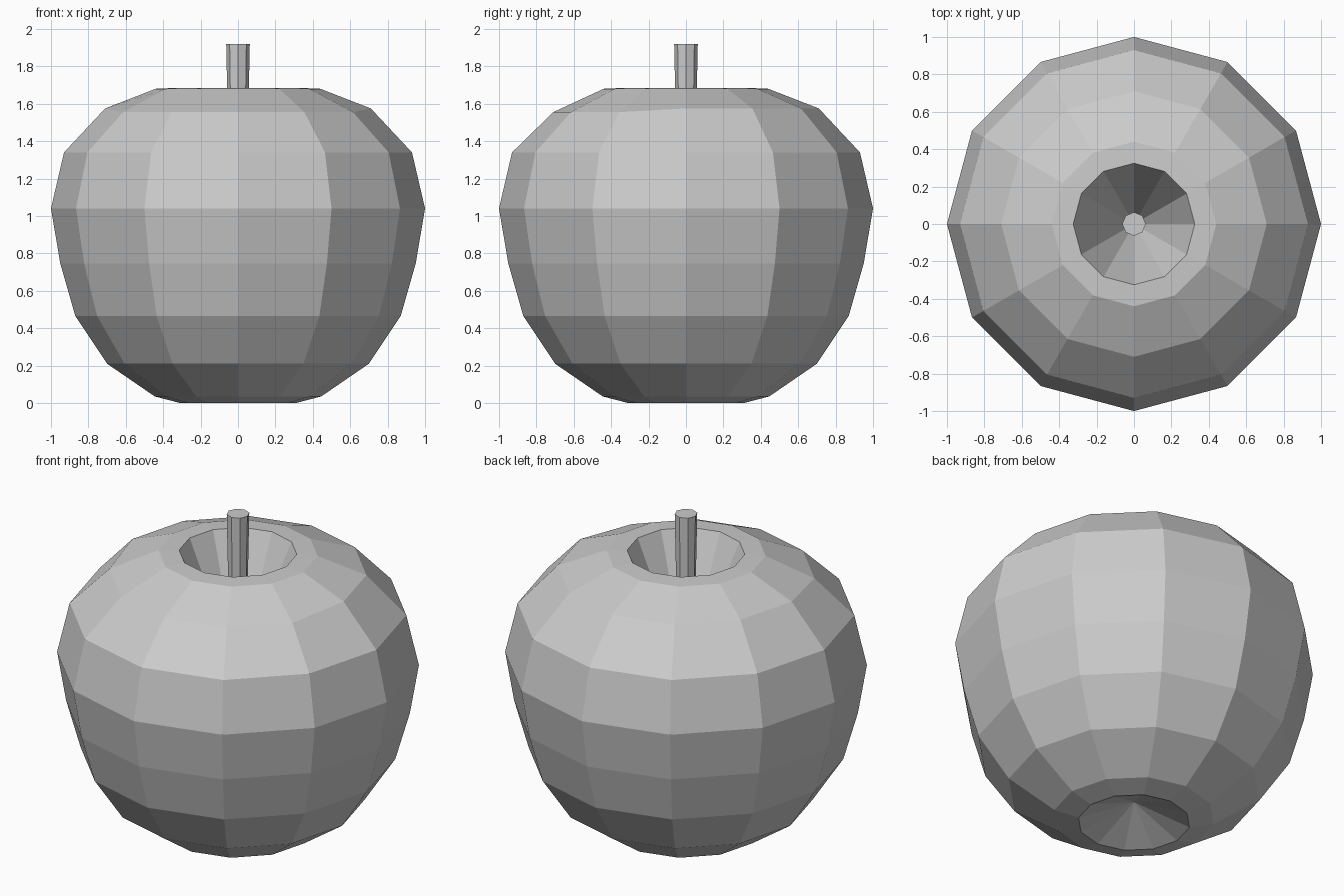
import bpy, bmesh, math

if "Cube" in bpy.data.objects:
    bpy.data.objects.remove(bpy.data.objects["Cube"])


def lathe(name, profile, sides, tweak=None):
    """Revolve (radius, z) points around z; radius 0 makes a pole."""
    bm = bmesh.new()
    rings = []
    for i, (r, z) in enumerate(profile):
        if r == 0:
            rings.append([bm.verts.new((0, 0, z))] * sides)
            continue
        ring = []
        for k in range(sides):
            a = 2 * math.pi * k / sides
            x, y = r * math.cos(a), r * math.sin(a)
            ring.append(bm.verts.new((x, y, z + (tweak(i, y) if tweak else 0))))
        rings.append(ring)
    for lo, hi in zip(rings, rings[1:]):
        for k in range(sides):
            n = (k + 1) % sides
            corners = dict.fromkeys((lo[k], lo[n], hi[n], hi[k]))
            bm.faces.new(list(corners))
    bmesh.ops.recalc_face_normals(bm, faces=bm.faces)
    mesh = bpy.data.meshes.new(name)
    bm.to_mesh(mesh)
    bm.free()
    obj = bpy.data.objects.new(name, mesh)
    bpy.context.collection.objects.link(obj)
    return obj


# Fruit body: bottom dimple, round flanks, deep funnel at the top
body = [(0, 0.13), (0.31, 0.0), (0.445, 0.035), (0.70, 0.21), (0.87, 0.465),
        (0.95, 0.745), (1.0, 1.04), (0.93, 1.34), (0.71, 1.575),
        (0.44, 1.68), (0.325, 1.685), (0, 0.95)]
# The shoulder ring sits slightly lower along the front
lathe("fruit_body", body, 12, lambda i, y: -0.02 if i == 8 and y < -0.1 else 0)

# Stem rising out of the funnel
lathe("stem", [(0, 1.02), (0.045, 1.02), (0.063, 1.92), (0, 1.92)], 8)
